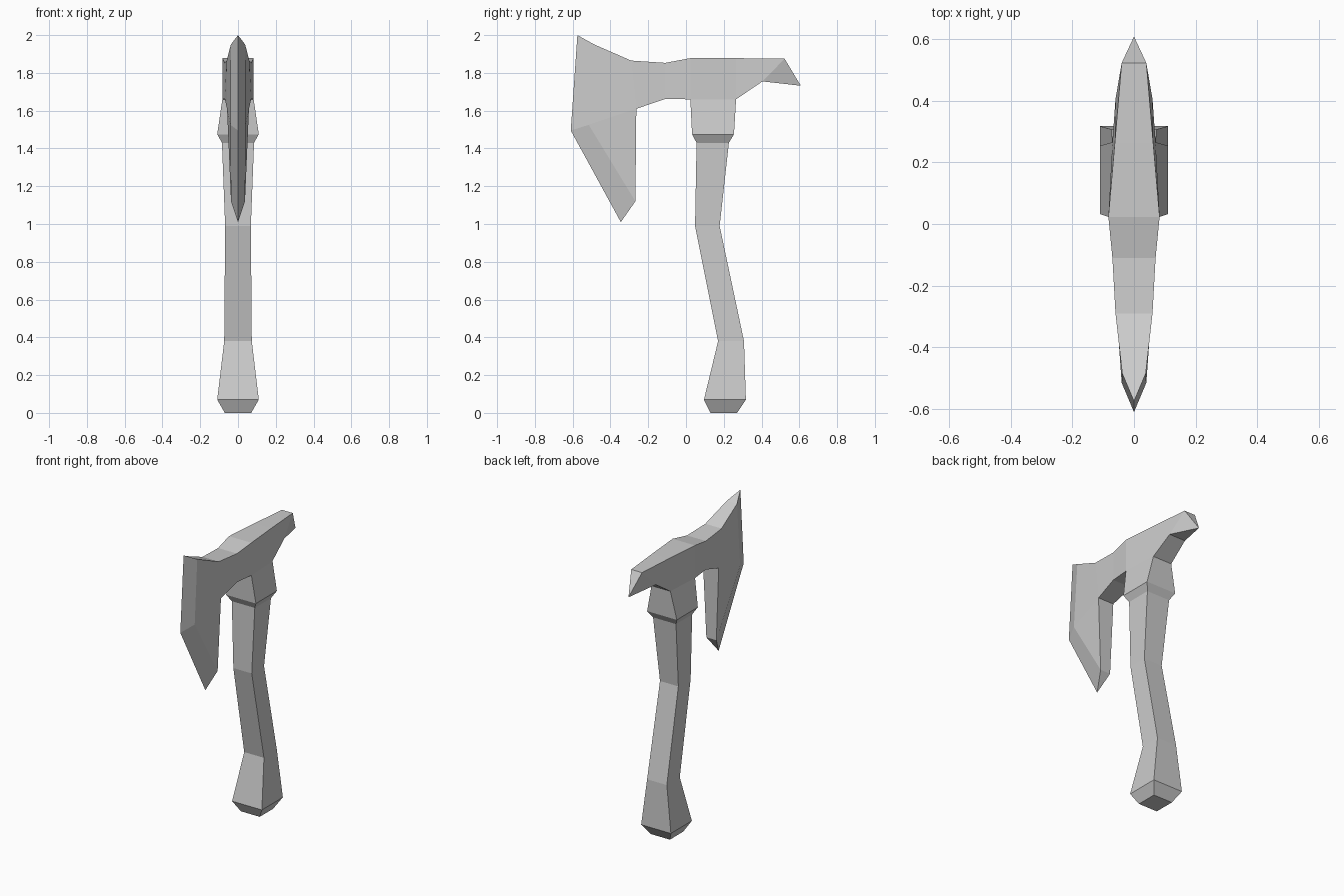
import bpy, bmesh

if "Cube" in bpy.data.objects:
    bpy.data.objects.remove(bpy.data.objects["Cube"])


def finish(bm, name):
    bmesh.ops.recalc_face_normals(bm, faces=bm.faces)
    mesh = bpy.data.meshes.new(name)
    bm.to_mesh(mesh)
    bm.free()
    obj = bpy.data.objects.new(name, mesh)
    bpy.context.collection.objects.link(obj)
    return obj


# Handle: rectangular rings (z, front y, back y, front half width, back half width)
rings = [
    (0.00, 0.13, 0.27, 0.07, 0.07),
    (0.07, 0.095, 0.317, 0.11, 0.11),
    (0.38, 0.17, 0.307, 0.073, 0.073),
    (0.99, 0.048, 0.178, 0.068, 0.068),
    (1.43, 0.056, 0.227, 0.085, 0.085),
    (1.475, 0.032, 0.254, 0.11, 0.11),
    (1.66, 0.023, 0.265, 0.083, 0.07),  # open: meets the opening in the head
]
bm = bmesh.new()
loops = [[bm.verts.new(p) for p in ((-f, y0, z), (f, y0, z), (b, y1, z), (-b, y1, z))]
         for z, y0, y1, f, b in rings]
bm.faces.new(loops[0])
for lo, hi in zip(loops, loops[1:]):
    for i in range(4):
        j = (i + 1) % 4
        bm.faces.new((lo[i], lo[j], hi[j], hi[i]))
finish(bm, "handle")

# Head: named points of one side (half width, y, z); zero width lies on the cutting edge
points = {
    "tip_top": (0, -0.575, 2.0), "edge_mid": (0, -0.61, 1.495), "tip_low": (0, -0.345, 1.01),
    "bevel_top": (0.038, -0.485, 1.95), "bevel_mid": (0.04, -0.515, 1.525),
    "beard": (0.037, -0.268, 1.12),
    "t1": (0.06, -0.29, 1.865), "b1": (0.058, -0.263, 1.61),
    "t2": (0.07, -0.11, 1.853), "b2": (0.07, -0.11, 1.662),
    "t3": (0.083, 0.023, 1.878), "b3": (0.083, 0.023, 1.66),
    "t4": (0.062, 0.265, 1.878), "b4": (0.07, 0.265, 1.66),
    "t5": (0.04, 0.522, 1.875), "b5": (0.06, 0.405, 1.755),
    "spike": (0, 0.608, 1.732),
}
side_faces = [
    "tip_top bevel_top bevel_mid edge_mid", "edge_mid bevel_mid beard tip_low",
    "bevel_top t1 b1 bevel_mid", "bevel_mid b1 beard",
    "t1 t2 b2 b1", "t2 t3 b3 b2", "t3 t4 b4 b3", "t4 t5 b5 b4", "t5 spike b5",
]
# Strips joining the two sides; the gap from b4 to b3 is the handle socket
strips = ["tip_top bevel_top t1 t2 t3 t4 t5 spike b5 b4", "b3 b2 b1 beard tip_low"]

bm = bmesh.new()
right = {k: bm.verts.new(p) for k, p in points.items()}
left = {k: bm.verts.new((-p[0], p[1], p[2])) if p[0] else right[k] for k, p in points.items()}
for face in side_faces:
    for side in (right, left):
        bm.faces.new([side[k] for k in face.split()])
for strip in strips:
    keys = strip.split()
    for a, b in zip(keys, keys[1:]):
        bm.faces.new(list(dict.fromkeys((right[a], right[b], left[b], left[a]))))
finish(bm, "axe_head")
